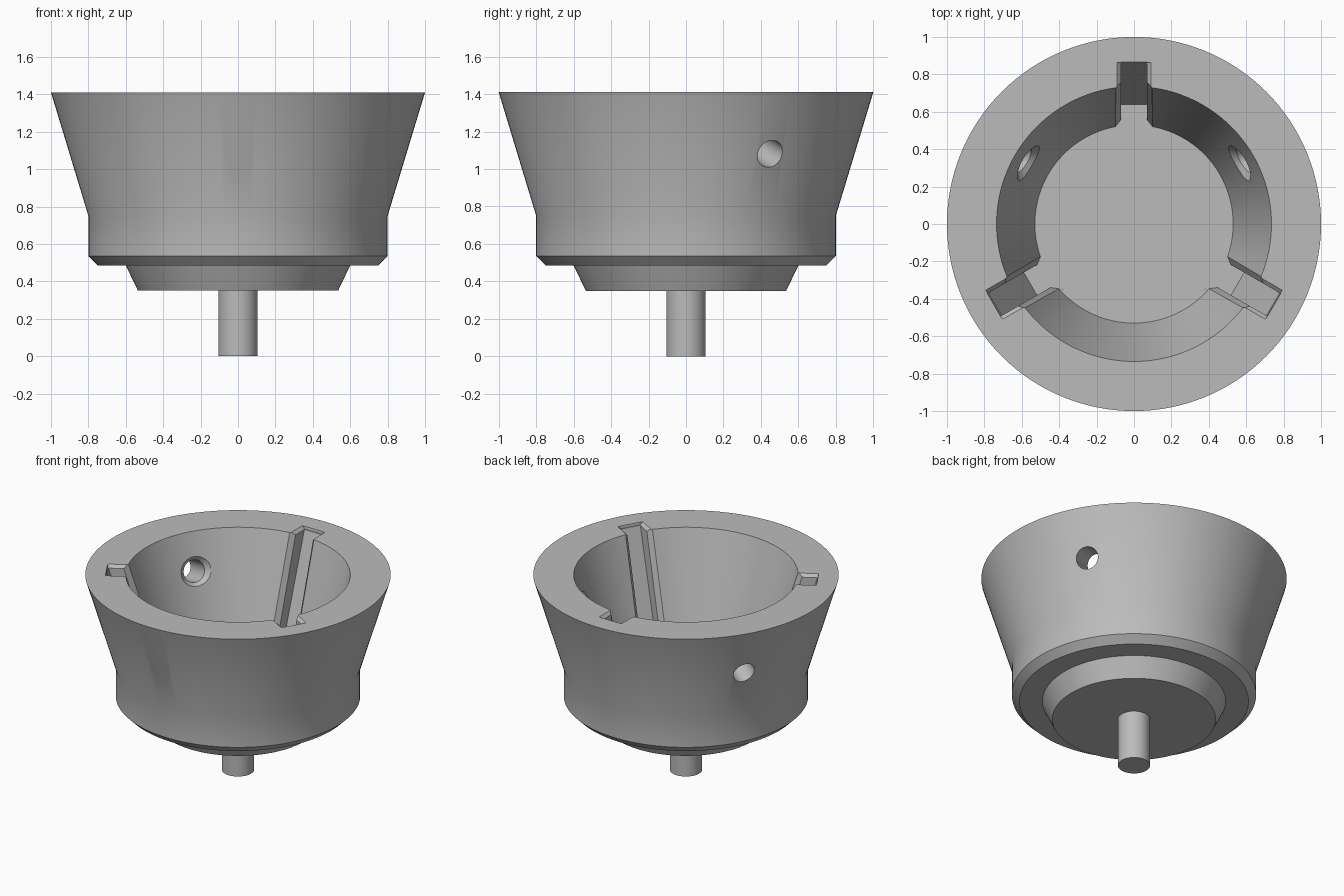
import bpy, bmesh, math
from mathutils import Matrix, Vector

if "Cube" in bpy.data.objects:
    bpy.data.objects.remove(bpy.data.objects["Cube"])

TOP, FLOOR = 1.41, 0.73
SEGMENTS = 128

grey = bpy.data.materials.new("plain_grey")
grey.use_nodes = True
grey.diffuse_color = (0.5, 0.5, 0.5, 1)
grey.node_tree.nodes["Principled BSDF"].inputs["Base Color"].default_value = (0.5, 0.5, 0.5, 1)


def make_object(name, bm):
    bmesh.ops.recalc_face_normals(bm, faces=bm.faces)
    mesh = bpy.data.meshes.new(name)
    bm.to_mesh(mesh)
    bm.free()
    mesh.materials.append(grey)
    obj = bpy.data.objects.new(name, mesh)
    bpy.context.collection.objects.link(obj)
    return obj


def revolve(name, profile, segments=SEGMENTS, matrix=Matrix()):
    """Closed solid from (radius, height) points, capped on the axis."""
    bm = bmesh.new()
    rings = []
    for r, z in profile:
        if r == 0:
            rings.append([bm.verts.new((0, 0, z))] * segments)
        else:
            rings.append([bm.verts.new((r * math.cos(a), r * math.sin(a), z))
                          for a in (math.tau * i / segments for i in range(segments))])
    for low, high in zip(rings, rings[1:]):
        for i in range(segments):
            j = (i + 1) % segments
            corners = list(dict.fromkeys((low[i], low[j], high[j], high[i])))
            bm.faces.new(corners)
    # Merge the pole fans into single flat caps
    poles = [v for v in bm.verts if v.co.x == 0 and v.co.y == 0]
    bmesh.ops.dissolve_verts(bm, verts=poles)
    bm.transform(matrix)
    return make_object(name, bm)


def loft(name, bottom, top, matrix):
    """Closed solid between two matching polygons."""
    bm = bmesh.new()
    a = [bm.verts.new(p) for p in bottom]
    b = [bm.verts.new(p) for p in top]
    bm.faces.new(a)
    bm.faces.new(b)
    for i in range(len(a)):
        j = (i + 1) % len(a)
        bm.faces.new((a[i], a[j], b[j], b[i]))
    bm.transform(matrix)
    return make_object(name, bm)


def wall_radius(z):
    return 0.53 + (z - FLOOR) * 0.205 / (TOP - FLOOR)


def slot_section(z):
    """Groove with flared mouth edges, following the sloping wall."""
    wall = wall_radius(z)
    back = 0.64 + (z - FLOOR) * 0.225 / (TOP - FLOOR)
    half = [(0.07, back), (0.07, wall + 0.028), (0.14, wall - 0.062)]
    points = half + [(-x, y) for x, y in reversed(half)]
    return [(x, y, z) for x, y in points]


def rim_section(z):
    """Bevelled groove opening at the rim."""
    w = 0.07 + (z - (TOP - 0.02))
    return [(w, 0.66, z), (w, 0.863, z), (-w, 0.863, z), (-w, 0.66, z)]


# Bowl: stepped base, flared outside, tapered inside
bowl = revolve("bowl", [(0, 0.35), (0.535, 0.35), (0.60, 0.485), (0.75, 0.485),
                        (0.80, 0.535), (0.80, 0.75), (1.0, TOP), (0.735, TOP),
                        (0.53, FLOOR), (0, FLOOR)])

# Cutters: three grooves and three countersunk holes, alternating around the bowl
cutters = []
slope = Vector((0, -0.957, -0.29))
for k in range(3):
    turn = Matrix.Rotation(math.tau * k / 3, 4, "Z")
    cutters.append(loft("groove_cutter", slot_section(FLOOR - 0.0005),
                        slot_section(TOP + 0.05), turn))
    cutters.append(loft("rim_bevel_cutter", rim_section(TOP - 0.02),
                        rim_section(TOP + 0.02), turn))
    # Hole axis is square to the sloping wall, starting at the inner surface
    place = (turn @ Matrix.Translation((0, -0.657, 1.155))
             @ slope.to_track_quat("Z", "Y").to_matrix().to_4x4())
    cutters.append(revolve("hole_cutter", [(0, -0.06), (0.16, -0.06), (0.075, 0.025),
                                           (0.075, 0.5), (0, 0.5)], 48, place))

for cutter in cutters:
    cutter.hide_render = True
    mod = bowl.modifiers.new("cut", "BOOLEAN")
    mod.operation = "DIFFERENCE"
    mod.solver = "EXACT"
    mod.object = cutter

# Bake the cuts and discard the cutters
graph = bpy.context.evaluated_depsgraph_get()
baked = bpy.data.meshes.new_from_object(bowl.evaluated_get(graph))
bowl.modifiers.clear()
bowl.data = baked
for cutter in cutters:
    bpy.data.objects.remove(cutter)

# Pin under the base
pin = revolve("centre_pin", [(0, 0), (0.105, 0), (0.105, 0.37), (0, 0.37)], 64)

# Smooth curved faces, keep the hard edges
bpy.ops.object.select_all(action="DESELECT")
for obj in (bowl, pin):
    obj.select_set(True)
bpy.context.view_layer.objects.active = bowl
bpy.ops.object.shade_smooth_by_angle(angle=math.radians(30))
